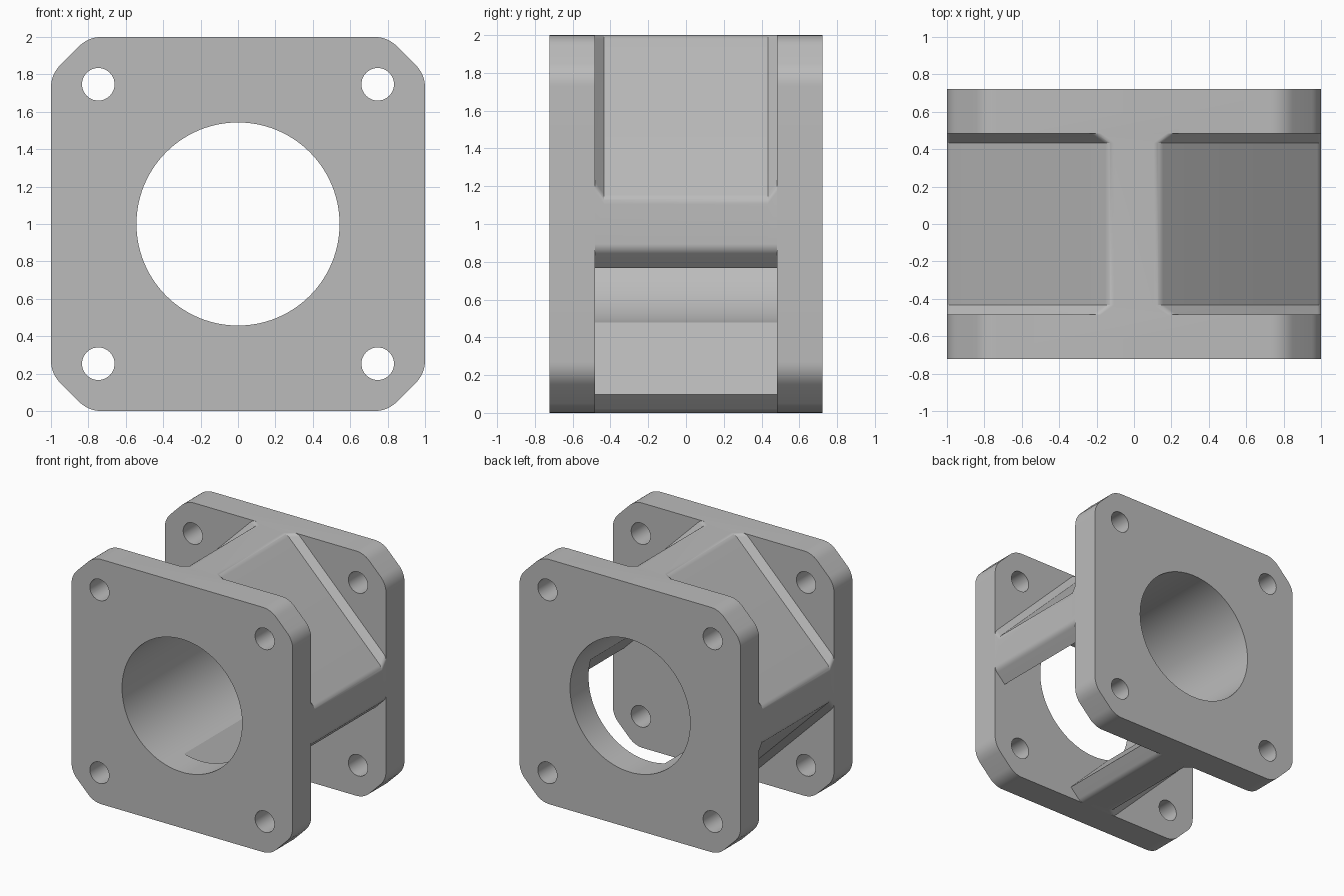
import bpy, bmesh, math
from mathutils import Vector, Matrix

if "Cube" in bpy.data.objects:
    bpy.data.objects.remove(bpy.data.objects["Cube"], do_unlink=True)

INNER, OUTER = 0.483, 0.722      # flange faces along y
CHAMFER = 0.05
BORE = 0.543
HOLE, HOLE_POS = 0.087, 0.747
MID = Vector((0, 0, 1))

grey = bpy.data.materials.new("light grey")
grey.use_nodes = True
colour = (0.5, 0.5, 0.5, 1)
grey.diffuse_color = colour
grey.node_tree.nodes["Principled BSDF"].inputs["Base Color"].default_value = colour


def finish(bm, name):
    bmesh.ops.recalc_face_normals(bm, faces=bm.faces)
    mesh = bpy.data.meshes.new(name)
    bm.to_mesh(mesh)
    bm.free()
    mesh.materials.append(grey)
    obj = bpy.data.objects.new(name, mesh)
    bpy.context.collection.objects.link(obj)
    return obj


def octagon(flats):
    """Square with cut corners; one flat half-width per quadrant."""
    points = []
    for i, w in enumerate(flats):
        turn = Matrix.Rotation(i * math.pi / 2, 2)
        points += [turn @ Vector((1, w)), turn @ Vector((w, 1))]
    return points


def rounded(points, tangent, steps=8):
    """Replace every 135 degree corner by a tangent arc."""
    result = []
    radius = tangent / math.tan(math.pi / 8)
    for i, p in enumerate(points):
        a = (points[i - 1] - p).normalized()
        b = (points[(i + 1) % len(points)] - p).normalized()
        centre = p + (a + b).normalized() * math.hypot(radius, tangent)
        start = p + a * tangent - centre
        for k in range(steps + 1):
            result.append(centre + Matrix.Rotation(k * math.pi / 4 / steps, 2) @ start)
    return result


def loft(name, sections):
    """Skin a list of (y, outline) sections and cap both ends."""
    bm = bmesh.new()
    rings = [[bm.verts.new((p.x, y, p.y + 1)) for p in outline] for y, outline in sections]
    n = len(rings[0])
    for r, s in zip(rings, rings[1:]):
        for i in range(n):
            j = (i + 1) % n
            bm.faces.new((r[i], r[j], s[j], s[i]))
    bm.faces.new(rings[0])
    bm.faces.new(rings[-1])
    return finish(bm, name)


def cylinder(name, x, z, radius, segments):
    bm = bmesh.new()
    place = Matrix.Translation((x, 0, z)) @ Matrix.Rotation(math.pi / 2, 4, "X")
    bmesh.ops.create_cone(bm, cap_ends=True, segments=segments, radius1=radius,
                          radius2=radius, depth=2, matrix=place)
    return finish(bm, name)


def combine(target, tool, operation):
    mod = target.modifiers.new("combine", "BOOLEAN")
    mod.operation = operation
    mod.solver = "EXACT"
    mod.object = tool
    bpy.context.view_layer.objects.active = target
    bpy.ops.object.modifier_apply(modifier=mod.name)
    bpy.data.objects.remove(tool, do_unlink=True)


# Diamond body, flaring to the flanges on three sides
flat = 0.135
wide = flat + CHAMFER * math.sqrt(2)
slim = rounded(octagon([flat] * 4), 0.03)
flared = rounded(octagon([wide, wide, wide, flat]), 0.03)
body = loft("flanged_housing", [(-INNER, flared), (CHAMFER - INNER, slim),
                                (INNER - CHAMFER, slim), (INNER, flared)])

# Opening through the lower side of the body
bm = bmesh.new()
place = (Matrix.Translation(MID) @ Matrix.Rotation(math.pi / 4, 4, "Y")
         @ Matrix.Translation((0.75, 0, 0)) @ Matrix.Diagonal((1.5, 1.2, 0.947, 1)))
bmesh.ops.create_cube(bm, size=1, matrix=place)
combine(body, finish(bm, "opening_cutter"), "DIFFERENCE")

# End flanges
plate = rounded(octagon([0.8] * 4), 0.07)
for side, name in ((-1, "front_flange"), (1, "back_flange")):
    combine(body, loft(name, [(side * INNER, plate), (side * OUTER, plate)]), "UNION")

# Main bore and bolt holes
combine(body, cylinder("bore_cutter", 0, 1, BORE, 96), "DIFFERENCE")
for sx in (-1, 1):
    for sz in (-1, 1):
        combine(body, cylinder("bolt_cutter", sx * HOLE_POS, 1 + sz * HOLE_POS, HOLE, 40),
                "DIFFERENCE")

bpy.ops.object.select_all(action="DESELECT")
body.select_set(True)
bpy.context.view_layer.objects.active = body
bpy.ops.object.shade_smooth_by_angle(angle=math.radians(25))
